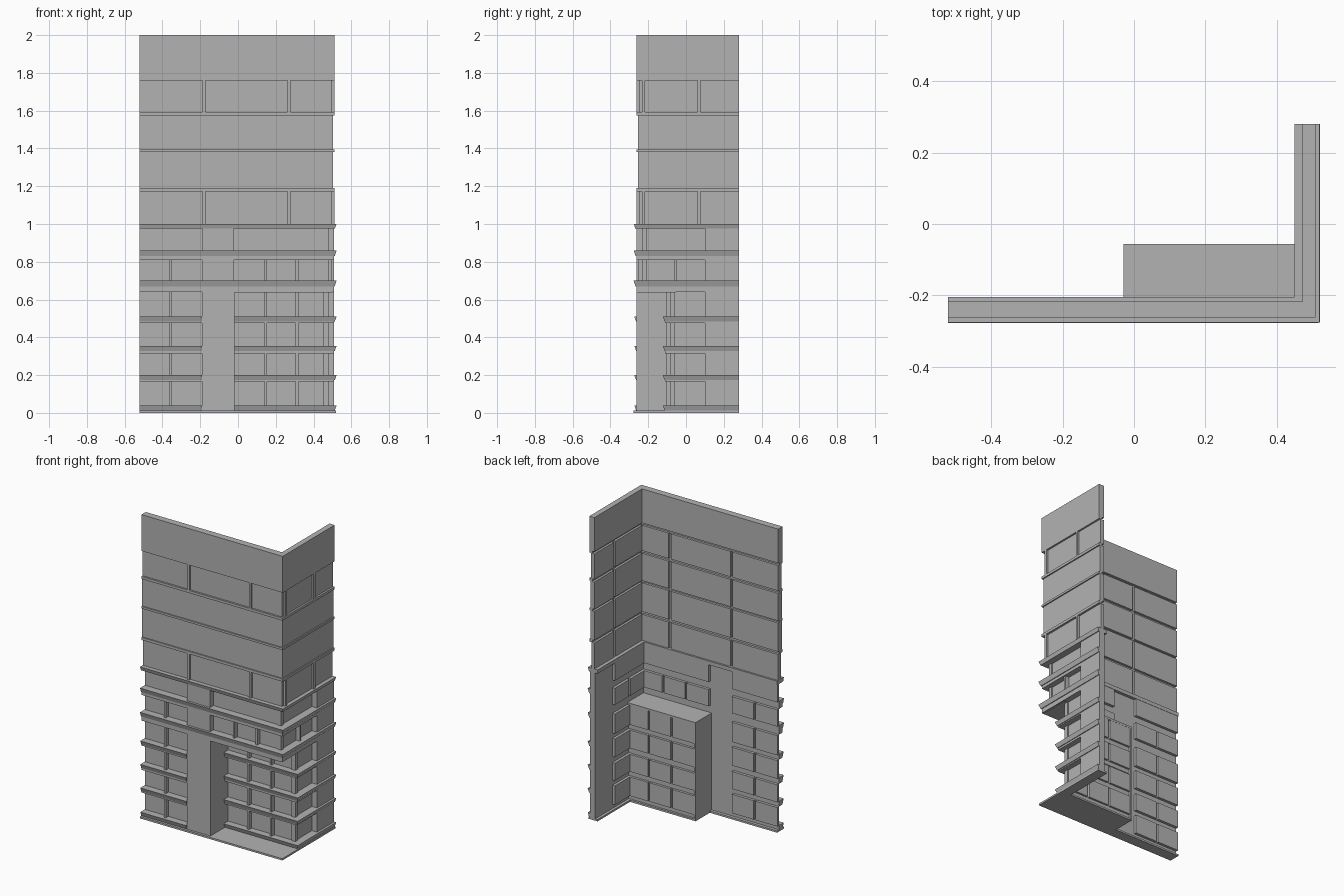
import bpy, bmesh

if "Cube" in bpy.data.objects:
    bpy.data.objects.remove(bpy.data.objects["Cube"])

XL, YE = -0.522, 0.28      # free ends of the front wall and of the right wall

GREY = bpy.data.materials.new("mid_grey")
GREY.diffuse_color = (0.45, 0.45, 0.45, 1)
GREY.use_nodes = True
GREY.node_tree.nodes["Principled BSDF"].inputs["Base Color"].default_value = GREY.diffuse_color


def prism(name, bottom, top, z0, z1):
    """Solid between two matching outlines."""
    bm = bmesh.new()
    a = [bm.verts.new((x, y, z0)) for x, y in bottom]
    b = [bm.verts.new((x, y, z1)) for x, y in top]
    n = len(a)
    bm.faces.new(a[::-1])
    bm.faces.new(b)
    for i in range(n):
        j = (i + 1) % n
        bm.faces.new((a[i], a[j], b[j], b[i]))
    bmesh.ops.recalc_face_normals(bm, faces=bm.faces)
    me = bpy.data.meshes.new(name)
    bm.to_mesh(me)
    bm.free()
    me.materials.append(GREY)
    ob = bpy.data.objects.new(name, me)
    bpy.context.collection.objects.link(ob)
    return ob


def box(name, x0, x1, y0, y1, z0, z1):
    p = [(x0, y0), (x1, y0), (x1, y1), (x0, y1)]
    return prism(name, p, p, z0, z1)


def corner(xs, yo, xo, yi, xi):
    """L outline: front leg from xs, right leg up to YE."""
    return [(xs, yo), (xo, yo), (xo, YE), (xi, YE), (xi, yi), (xs, yi)]


def l_band(name, xs, yo, xo, yi, xi, z0, z1, flare=0.0):
    prism(name, corner(xs, yo, xo, yi, xi),
          corner(xs, yo - flare, xo + flare, yi, xi), z0, z1)


def front_row(name, edges, y, z0, z1, post=0.014, depth=0.045):
    """Recessed windows along x, split by posts; y is the outer wall face."""
    h = post / 2
    for i, (a, b) in enumerate(zip(edges, edges[1:])):
        box(name + "_window", a + (h if i else 0), b - (h if i < len(edges) - 2 else 0),
            y + depth - 0.01, y + depth + 0.01, z0, z1)
        if i:
            box(name + "_post", a - h, a + h, y + 0.008, y + depth - 0.005, z0, z1)


def side_row(name, edges, x, z0, z1, post=0.014, depth=0.045):
    """Recessed windows along y; x is the outer wall face."""
    h = post / 2
    for i, (a, b) in enumerate(zip(edges, edges[1:])):
        box(name + "_window", x - depth - 0.01, x - depth + 0.01,
            a + (h if i else 0), b - (h if i < len(edges) - 2 else 0), z0, z1)
        if i:
            box(name + "_post", x - depth + 0.005, x - 0.008, a - h, a + h, z0, z1)


# Upper tower: solid parapet and thin bands between the rows
l_band("parapet", XL, -0.262, 0.51, -0.217, 0.473, 1.775, 2.0)
for z0, z1 in [(1.172, 1.19), (1.38, 1.394), (1.575, 1.592), (1.76, 1.775)]:
    l_band("tower_band", XL, -0.262, 0.51, -0.232, 0.488, z0, z1)

# Upper tower rows: two with mullions outside, two plain
for z0, z1, rec in [(1.0, 1.172, 0.014), (1.19, 1.38, 0.008),
                    (1.394, 1.575, 0.008), (1.592, 1.76, 0.012)]:
    yo, xo = -0.262 + rec, 0.51 - rec
    l_band("tower_glazing", XL, yo, xo, -0.232, 0.488, z0, z1)
    for a, b in [(XL, -0.188), (-0.172, 0.262), (0.278, 0.473)]:
        box("tower_window_back", a, b, -0.232, -0.217, z0, z1)
    for a, b in [(-0.217, 0.062), (0.078, YE)]:
        box("tower_window_back", 0.473, 0.488, a, b, z0, z1)
    if rec > 0.01:
        for x in (-0.18, 0.27):
            box("tower_mullion", x - 0.008, x + 0.008, -0.262, yo, z0, z1)
        for y in (-0.225, 0.07):
            box("tower_mullion", xo, 0.51, y - 0.008, y + 0.008, z0, z1)

# Cornice between tower and podium, reaching inside as a shelf
l_band("cornice", XL, -0.268, 0.513, -0.205, 0.45, 0.975, 1.0, 0.008)

# Podium top floors: continuous around the corner
for zl, z0, z1, left, right, side in [
        (0.81, 0.86, 0.975, [XL, -0.19], [-0.02, 0.45], [-0.21, 0.10]),
        (0.64, 0.70, 0.81, [XL, -0.357, -0.19], [-0.02, 0.147, 0.312, 0.45],
         [-0.21, -0.057, 0.10])]:
    l_band("spandrel", XL, -0.262, 0.507, -0.225, 0.468, zl, z0 - 0.03)
    l_band("sill_ledge", XL, -0.267, 0.512, -0.225, 0.468, z0 - 0.03, z0, 0.01)
    front_row("upper_front_left", left, -0.262, z0, z1)
    front_row("upper_front_right", right, -0.262, z0, z1)
    side_row("upper_side", side, 0.505, z0, z1)
    box("corner_post", 0.45, 0.478, -0.232, -0.207, z0, z1)
    box("front_panel", -0.19, -0.02, -0.262, -0.225, z0, z1)
    box("side_panel", 0.468, 0.507, 0.10, YE, z0, z1)

# Lower floors: flush left part, set-back corner part
for zl, z0, z1 in [(0.475, 0.51, 0.64), (0.315, 0.355, 0.475),
                   (0.165, 0.20, 0.315), (0.0, 0.04, 0.165)]:
    box("left_spandrel", XL, -0.02, -0.262, -0.225, zl, z0)
    p = [(XL, -0.264), (-0.19, -0.264), (-0.19, -0.24), (XL, -0.24)]
    q = [(XL, -0.274), (-0.19, -0.274), (-0.19, -0.24), (XL, -0.24)]
    prism("left_sill", p, q, z0 - 0.027, z0)
    front_row("lower_left", [XL, -0.357, -0.19], -0.262, z0, z1)
    box("left_panel", -0.19, -0.02, -0.262, -0.225, z0, z1)

    l_band("setback_spandrel", -0.03, -0.11, 0.507, -0.073, 0.468, zl, z0 - 0.02)
    l_band("setback_ledge", -0.03, -0.113, 0.512, -0.07, 0.468, z0 - 0.027, z0, 0.01)
    front_row("setback_front", [-0.03, 0.147, 0.312, 0.45], -0.112, z0, z1)
    side_row("setback_side", [-0.06, 0.10], 0.505, z0, z1)
    box("setback_corner_post", 0.45, 0.478, -0.085, -0.058, z0, z1)
    box("side_panel", 0.468, 0.507, 0.10, YE, z0, z1)

# Recess enclosure: cheek wall, soffit, floor
box("recess_cheek", -0.03, -0.018, -0.262, -0.056, 0.0, 0.65)
box("recess_soffit", -0.03, 0.50, -0.26, -0.056, 0.638, 0.652)
box("recess_floor", -0.03, 0.518, -0.278, -0.058, 0.0, 0.012)
box("front_plinth", XL, -0.02, -0.278, -0.205, 0.0, 0.012)
box("side_plinth", 0.45, 0.518, -0.06, YE, 0.0, 0.012)
